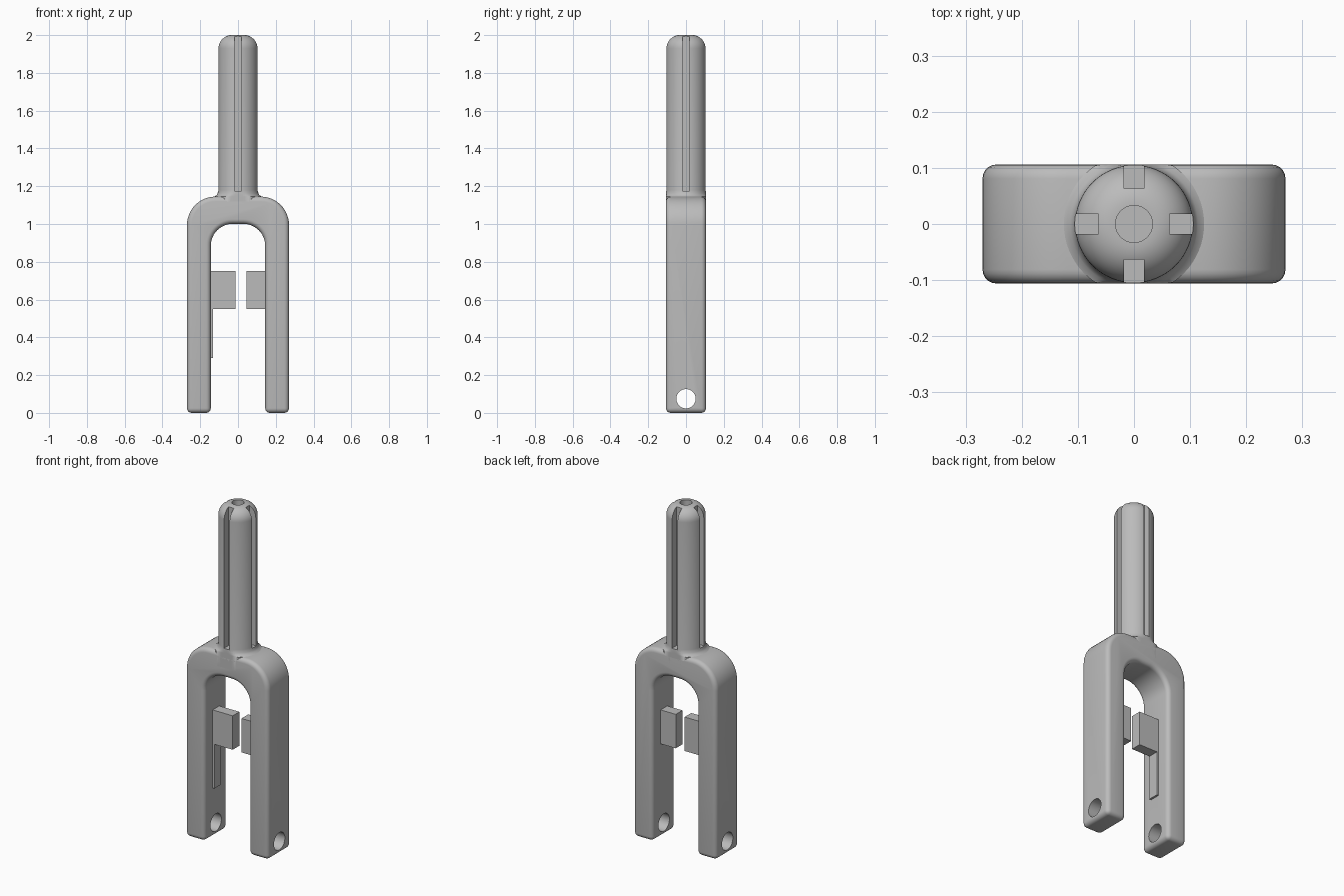
import bpy, bmesh, math
from mathutils import Matrix

cube = bpy.data.objects.get("Cube")
if cube:
    bpy.data.objects.remove(cube)

grey = bpy.data.materials.new("plain grey")
grey.use_nodes = True
colour = (0.5, 0.5, 0.5, 1)
grey.diffuse_color = colour
grey.node_tree.nodes["Principled BSDF"].inputs["Base Color"].default_value = colour

HALF_DEPTH = 0.106


def finish(name, bm):
    bmesh.ops.recalc_face_normals(bm, faces=bm.faces)
    mesh = bpy.data.meshes.new(name)
    bm.to_mesh(mesh)
    bm.free()
    mesh.materials.append(grey)
    obj = bpy.data.objects.new(name, mesh)
    bpy.context.collection.objects.link(obj)
    return obj


def box(name, x, y, z):
    bm = bmesh.new()
    bmesh.ops.create_cube(bm, size=1)
    for v in bm.verts:
        for axis, (low, high) in enumerate((x, y, z)):
            v.co[axis] = low if v.co[axis] < 0 else high
    return finish(name, bm)


def cylinder(name, radius, length, centre, turn=0):
    bm = bmesh.new()
    bmesh.ops.create_cone(bm, cap_ends=True, segments=48, radius1=radius, radius2=radius,
                          depth=length, matrix=Matrix.Translation(centre) @ Matrix.Rotation(turn, 4, 'Y'))
    return finish(name, bm)


def activate(obj):
    bpy.ops.object.select_all(action='DESELECT')
    obj.select_set(True)
    bpy.context.view_layer.objects.active = obj


def cut(obj, cutter):
    mod = obj.modifiers.new("cut", 'BOOLEAN')
    mod.operation, mod.solver, mod.object = 'DIFFERENCE', 'EXACT', cutter
    activate(obj)
    bpy.ops.object.modifier_apply(modifier=mod.name)
    bpy.data.objects.remove(cutter)


def smooth(obj):
    activate(obj)
    bpy.ops.object.shade_smooth_by_angle(angle=math.radians(35))


def arc(cx, cz, radius, start, end, steps=12):
    angles = [math.radians(start + (end - start) * i / steps) for i in range(steps + 1)]
    return [(cx + radius * math.cos(a), cz + radius * math.sin(a)) for a in angles]


# Forked body: half outline mirrored, extruded and rounded
outer = [(0.27, 0)] + arc(0.12, 0.995, 0.15, 0, 90)
inner = arc(0.028, 0.885, 0.116, 90, 0) + [(0.144, 0)]
outline = outer + [(-x, z) for x, z in reversed(outer)]
outline += [(-x, z) for x, z in reversed(inner)] + inner
bm = bmesh.new()
face = bm.faces.new([bm.verts.new((x, -HALF_DEPTH, z)) for x, z in outline])
new = bmesh.ops.extrude_face_region(bm, geom=[face])["geom"]
bmesh.ops.translate(bm, vec=(0, 2 * HALF_DEPTH, 0),
                    verts=[g for g in new if isinstance(g, bmesh.types.BMVert)])
body = finish("fork_body", bm)
bevel = body.modifiers.new("rounding", 'BEVEL')
bevel.width, bevel.segments = 0.025, 5
bevel.limit_method, bevel.angle_limit = 'ANGLE', math.radians(40)
activate(body)
bpy.ops.object.modifier_apply(modifier=bevel.name)

# Pin hole through both leg ends
cut(body, cylinder("pin_hole", 0.051, 1, (0, 0, 0.075), math.pi / 2))
smooth(body)

# Shaft: turned profile with flared foot and rounded tip
profile = [(0, 1.06), (0.125, 1.06), (0.125, 1.145), (0.114, 1.152), (0.108, 1.162), (0.105, 1.18)]
profile += arc(0.035, 1.93, 0.07, 0, 90) + [(0, 2)]
bm = bmesh.new()
verts = [bm.verts.new((r, 0, z)) for r, z in profile]
edges = [bm.edges.new(pair) for pair in zip(verts, verts[1:])]
bmesh.ops.spin(bm, geom=verts + edges, cent=(0, 0, 0), axis=(0, 0, 1),
               angle=math.tau, steps=64)
bmesh.ops.remove_doubles(bm, verts=bm.verts, dist=0.0001)
for v in bm.verts:
    v.co.y = max(-HALF_DEPTH, min(HALF_DEPTH, v.co.y))
shaft = finish("shaft", bm)

# Four lengthwise grooves and the bore in the tip
for sx, sy in ((1, 0), (-1, 0), (0, 1), (0, -1)):
    spans = [sorted((s * 0.063, s * 0.2)) if s else (-0.018, 0.018) for s in (sx, sy)]
    cut(shaft, box("groove", spans[0], spans[1], (1.175, 2.1)))
cut(shaft, cylinder("bore", 0.033, 0.6, (0, 0, 2)))
smooth(shaft)

# Blocks on the inner leg faces, and the thin rib under one of them
box("right_block", (-0.16, -0.013), (-0.031, 0.031), (0.55, 0.75))
box("left_block", (0.045, 0.16), (-0.031, 0.031), (0.55, 0.75))
box("right_rib", (-0.16, -0.132), (-0.031, 0.031), (0.29, 0.56))
